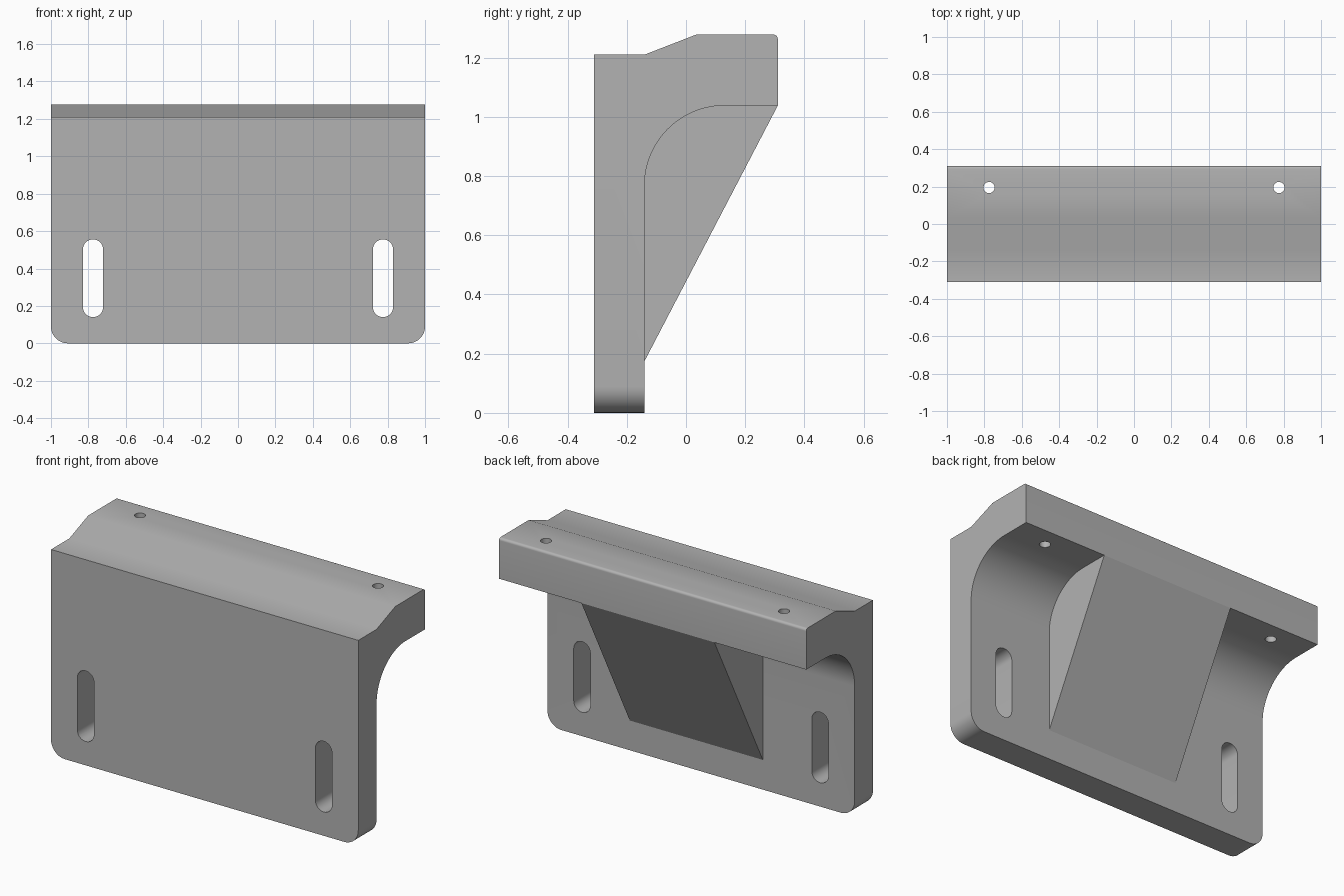
import bpy, bmesh
from math import sin, cos, pi
from mathutils import Vector

cube = bpy.data.objects.get("Cube")
if cube:
    bpy.data.objects.remove(cube, do_unlink=True)

GREY = (0.45, 0.45, 0.45, 1)
grey = bpy.data.materials.new("plain grey")
grey.use_nodes = True
grey.diffuse_color = GREY
grey.node_tree.nodes["Principled BSDF"].inputs["Base Color"].default_value = GREY


def arc(cx, cy, r, a0, a1, n):
    """Points on an arc, angles in units of pi."""
    angles = [pi * (a0 + (a1 - a0) * i / n) for i in range(n + 1)]
    return [(cx + r * cos(a), cy + r * sin(a)) for a in angles]


def prism(name, points, place, depth, round_bottom=0):
    """Extrude a closed 2D profile, placed in space by a function."""
    bm = bmesh.new()
    face = bm.faces.new([bm.verts.new(place(a, b)) for a, b in points])
    ext = bmesh.ops.extrude_face_region(bm, geom=[face])
    moved = [v for v in ext["geom"] if isinstance(v, bmesh.types.BMVert)]
    bmesh.ops.translate(bm, verts=moved, vec=Vector(depth))
    bmesh.ops.recalc_face_normals(bm, faces=bm.faces)
    if round_bottom:
        corners = [e for e in bm.edges
                   if all(abs(v.co.z) < 1e-5 for v in e.verts)
                   and abs(e.verts[0].co.x - e.verts[1].co.x) < 1e-5]
        bmesh.ops.bevel(bm, geom=corners, offset=round_bottom, segments=10,
                        profile=0.5, affect='EDGES')
    mesh = bpy.data.meshes.new(name)
    bm.to_mesh(mesh)
    bm.free()
    mesh.materials.append(grey)
    obj = bpy.data.objects.new(name, mesh)
    bpy.context.collection.objects.link(obj)
    return obj


def activate(obj):
    bpy.ops.object.select_all(action='DESELECT')
    obj.select_set(True)
    bpy.context.view_layer.objects.active = obj


# Bracket body: upright plate, curved underside and raised lip
profile = [(-0.31, 0), (-0.14, 0)]
profile += arc(0.13, 0.768, 0.27, 1, 0.5, 24)
profile += [(0.31, 1.038)]
profile += arc(0.295, 1.263, 0.015, 0, 0.5, 6)
profile += [(0.035, 1.278), (-0.14, 1.21), (-0.31, 1.21)]
body = prism("bracket_body", profile, lambda y, z: (-1, y, z), (2, 0, 0), 0.09)

# Mounting slots in the plate and bolt holes in the lip
cutters = []
for side in (-1, 1):
    x = side * 0.775
    slot = arc(x, 0.502, 0.054, 0, 1, 16) + arc(x, 0.194, 0.054, 1, 2, 16)
    cutters.append(prism("slot_cutter", slot, lambda a, b: (a, -0.4, b), (0, 0.35, 0)))
    hole = arc(x, 0.195, 0.03, 0, 2, 24)[:-1]
    cutters.append(prism("hole_cutter", hole, lambda a, b: (a, b, 0.9), (0, 0, 0.5)))

activate(body)
for cutter in cutters:
    cutter.hide_render = True
    mod = body.modifiers.new("cut", 'BOOLEAN')
    mod.operation = 'DIFFERENCE'
    mod.solver = 'EXACT'
    mod.object = cutter
    bpy.ops.object.modifier_apply(modifier=mod.name)
    bpy.data.objects.remove(cutter, do_unlink=True)
bpy.ops.object.shade_smooth_by_angle()

# Sloping gusset behind the plate, sunk into the body
wedge = [(-0.14, 0.175), (0.31, 1.038), (0.1, 1.1), (-0.2, 1.1), (-0.2, 0.175)]
prism("gusset", wedge, lambda y, z: (-0.402, y, z), (0.866, 0, 0))
